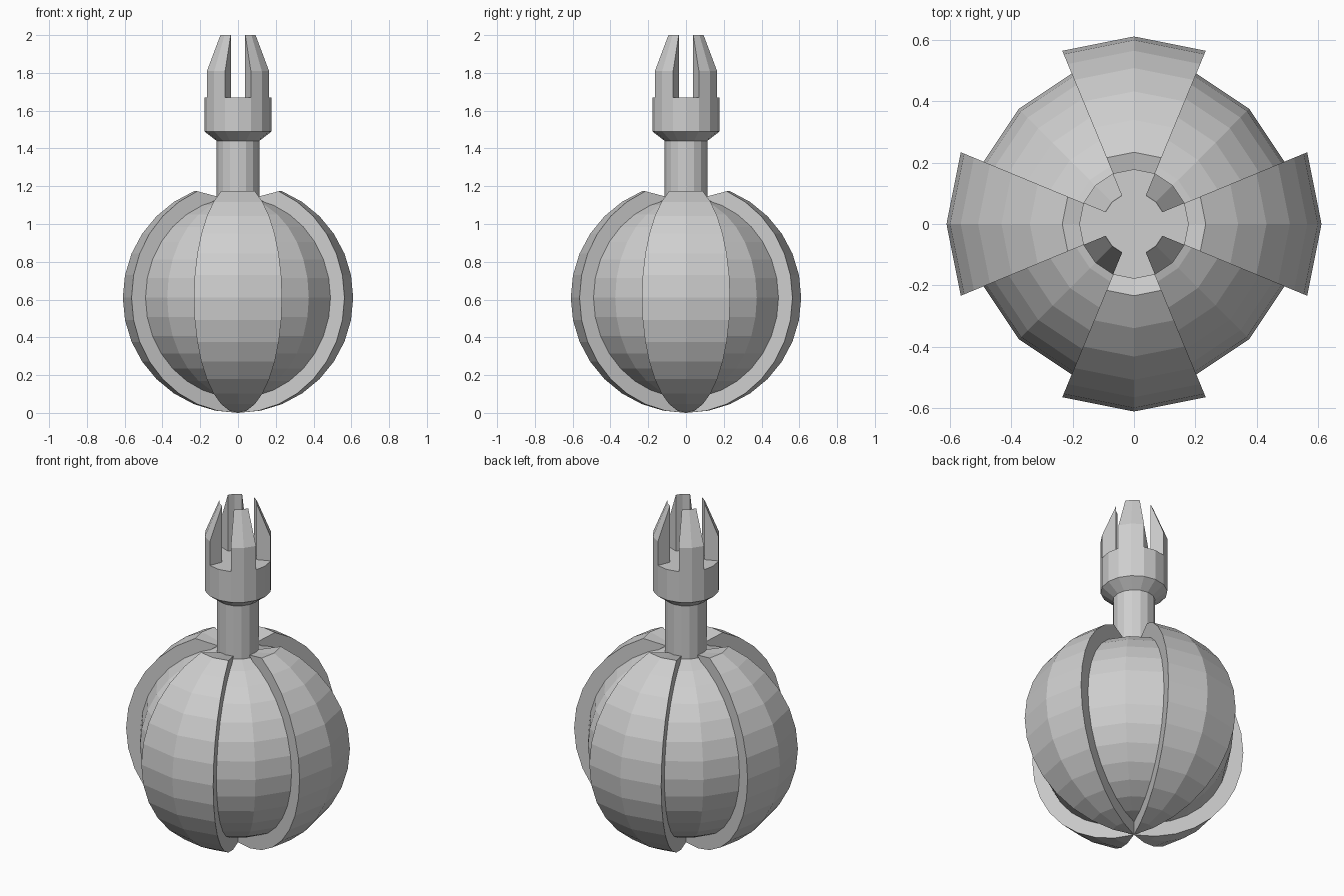
import bpy
import bmesh
from math import sin, cos, radians

cube = bpy.data.objects.get("Cube")
if cube:
    bpy.data.objects.remove(cube, do_unlink=True)

grey = bpy.data.materials.new("light_grey")
grey.use_nodes = True
colour = (0.62, 0.62, 0.62, 1)
grey.diffuse_color = colour
grey.node_tree.nodes["Principled BSDF"].inputs["Base Color"].default_value = colour

STEP = 22.5      # one of sixteen sides
RING = 11.25     # one of sixteen rings
CENTRE = 0.61


def sweep(name, profile, start, count, solid=False):
    """Turn an (r, z) profile about z; solid wedges get a closed profile and end walls."""
    bm = bmesh.new()
    rows = []
    for i in range(count + 1):
        a = radians(start + i * STEP)
        rows.append([bm.verts.new((r * cos(a), r * sin(a), z)) for r, z in profile])
    n = len(profile)
    for a, b in zip(rows, rows[1:]):
        for j in range(n if solid else n - 1):
            k = (j + 1) % n
            bm.faces.new((a[j], b[j], b[k], a[k]))
    if solid:
        bm.faces.new(rows[0])
        bm.faces.new(rows[-1][::-1])
    bmesh.ops.remove_doubles(bm, verts=bm.verts, dist=1e-5)
    bmesh.ops.recalc_face_normals(bm, faces=bm.faces)
    mesh = bpy.data.meshes.new(name)
    bm.to_mesh(mesh)
    bm.free()
    mesh.materials.append(grey)
    obj = bpy.data.objects.new(name, mesh)
    bpy.context.collection.objects.link(obj)
    return obj


def arc(radius, last):
    """Meridian points from the bottom pole up to the given ring."""
    return [(radius * sin(radians(i * RING)), CENTRE - radius * cos(radians(i * RING)))
            for i in range(last + 1)]


# Inner ball
sweep("inner_ball", arc(0.53, 16), 0, 16)

# Raised shell panels, open at the top with a lip sloping in to the neck
panel = arc(CENTRE, 14) + [(0.108, 1.143)] + arc(0.515, 14)[::-1]
for i, side in enumerate(("left", "back", "right", "front")):
    sweep(side + "_panel", panel, i * 90 - STEP, 2, solid=True)

# Neck, flared collar and its flat top
sweep("neck_and_collar",
      [(0, 1.08), (0.113, 1.08), (0.113, 1.44), (0.178, 1.49), (0.178, 1.67), (0, 1.67)],
      0, 16)

# Four tapered prongs on the diagonals
prong = [(0.1, 1.66), (0.178, 1.66), (0.178, 1.81), (0.101, 2.0), (0.1, 2.0)]
for i, corner in enumerate(("back_left", "back_right", "front_right", "front_left")):
    sweep(corner + "_prong", prong, i * 90 + STEP, 2, solid=True)
